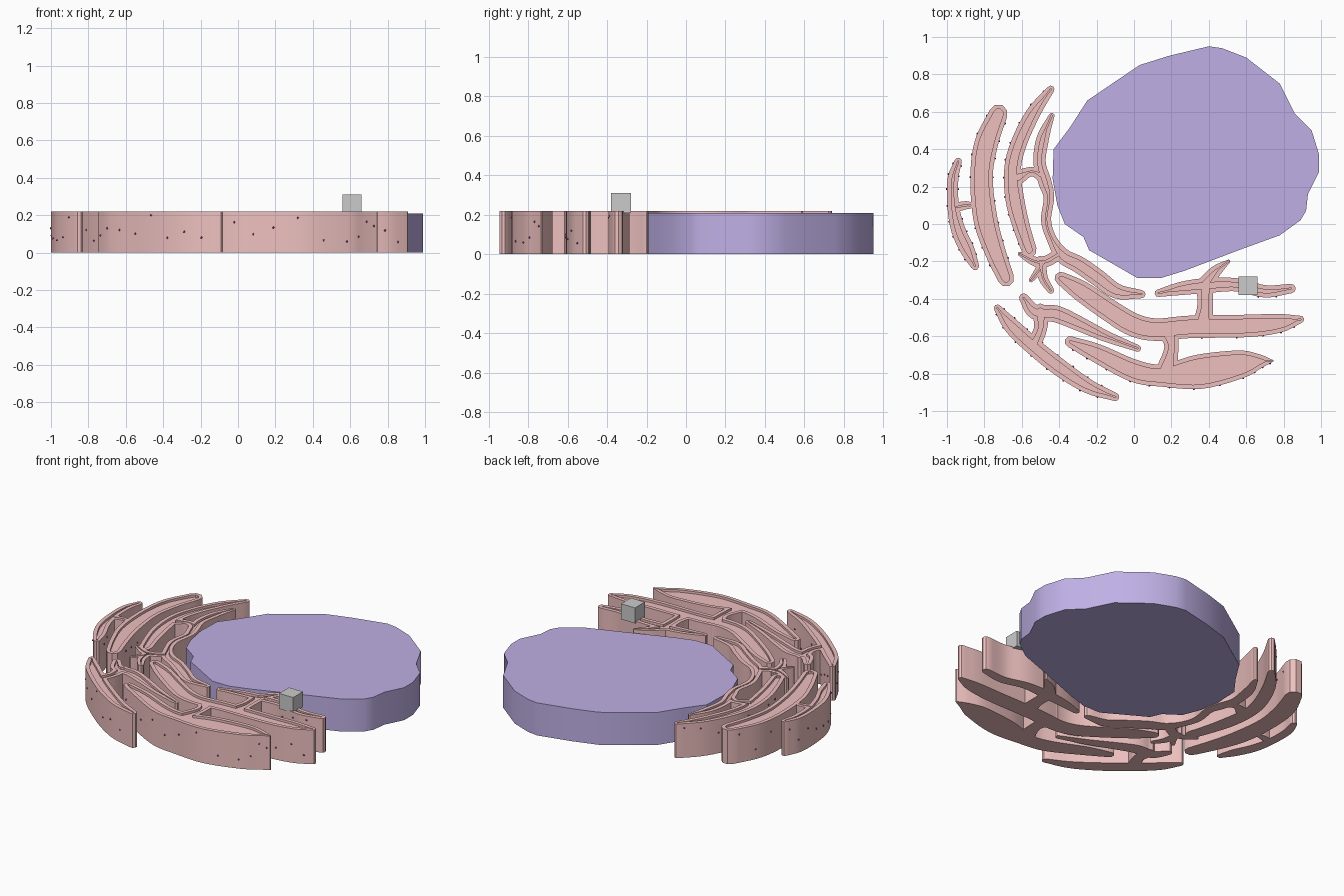
import bpy, bmesh, math, random
from mathutils import Vector
from mathutils.geometry import delaunay_2d_cdt

if "Cube" in bpy.data.objects:
    bpy.data.objects.remove(bpy.data.objects["Cube"])

random.seed(4)
H, FLOOR, RIM = 0.22, 0.205, 0.024


def material(name, rgb):
    m = bpy.data.materials.new(name)
    m.diffuse_color = (*rgb, 1)
    m.use_nodes = True
    m.node_tree.nodes["Principled BSDF"].inputs["Base Color"].default_value = m.diffuse_color
    return m


def add_object(name, verts, faces, mat=None):
    me = bpy.data.meshes.new(name)
    me.from_pydata(verts, [], faces)
    ob = bpy.data.objects.new(name, me)
    bpy.context.collection.objects.link(ob)
    if mat:
        me.materials.append(mat)
    bpy.ops.object.select_all(action='DESELECT')
    ob.select_set(True)
    bpy.context.view_layer.objects.active = ob
    bpy.ops.object.shade_smooth_by_angle(angle=math.radians(35))
    return ob


def spline(pts, n=5):
    """Catmull-Rom through (x, y, half width) points."""
    p = [Vector(q) for q in pts]
    p = [2 * p[0] - p[1]] + p + [2 * p[-1] - p[-2]]
    out = []
    for a, b, c, d in zip(p, p[1:], p[2:], p[3:]):
        for k in range(n):
            t = k / n
            out.append(0.5 * (2 * b + (c - a) * t + (2 * a - 5 * b + 4 * c - d) * t * t
                              + (3 * b - a - 3 * c + d) * t ** 3))
    return out + [p[-2]]


def ribbon(pts, inset=0):
    """Outline, counter-clockwise, of a stroke with rounded ends."""
    s = spline(pts)
    left, right = [], []
    for i, q in enumerate(s):
        d = (s[min(i + 1, len(s) - 1)] - s[max(i - 1, 0)]).xy.normalized()
        n = Vector((-d.y, d.x)) * max(q.z - inset, 0.003)
        left.append(q.xy + n)
        right.append(q.xy - n)

    def cap(a, b):
        c, r = (a + b) / 2, (a - b) / 2
        f = Vector((-r.y, r.x))
        return [c + r * math.cos(t) + f * math.sin(t) for t in (0.8, 1.57, 2.34)]
    return right + cap(right[-1], left[-1]) + left[::-1] + cap(left[0], right[0])


def folded_sheet(name, strokes, mat):
    """Union of strokes, raised to a slab with a rim round a sunken top."""
    loops = [ribbon(s) for s in strokes] + [ribbon(s, RIM) for s in strokes]
    coords, polys = [], []
    for lp in loops:
        polys.append(list(range(len(coords), len(coords) + len(lp))))
        coords += lp
    v2, _, tris, _, _, src = delaunay_2d_cdt(coords, [], polys, 0, 1e-5)
    height = {}
    solid = []
    for f, ids in zip(tris, src):
        if ids:
            h = FLOOR if max(ids) >= len(strokes) else H
            solid.append((f, h))
            for a, b in zip(f, list(f[1:]) + [f[0]]):
                height[a, b] = h
    index, verts, faces = {}, [], []

    def vid(i, z):
        if (i, z) not in index:
            index[i, z] = len(verts)
            verts.append((v2[i].x, v2[i].y, z))
        return index[i, z]
    for f, h in solid:
        faces.append([vid(i, h) for i in f])
        faces.append([vid(i, 0) for i in reversed(f)])
    for (a, b), h in height.items():
        lo = height.get((b, a), 0)
        if h > lo:
            faces.append([vid(a, lo), vid(b, lo), vid(b, h), vid(a, h)])
    return add_object(name, verts, faces, mat)


pink = material("membrane_pink", (0.85, 0.53, 0.52))
violet = material("nucleus_violet", (0.52, 0.43, 0.78))
purple = material("granule_purple", (0.35, 0.05, 0.45))

# Nucleus slab
rim = [(.40, .95), (.47, .94), (.60, .89), (.78, .75), (.86, .59), (.95, .50), (.99, .37),
       (.99, .28), (.93, .16), (.92, .07), (.89, .02), (.78, -.06), (.56, -.14), (.27, -.25),
       (.14, -.29), (.02, -.29), (-.24, -.14), (-.27, -.07), (-.37, 0), (-.41, .10),
       (-.435, .24), (-.43, .40), (-.34, .52), (-.25, .66), (.03, .85), (.19, .90)]
rim.reverse()
n = len(rim)
add_object("nucleus", [(x, y, 0) for x, y in rim] + [(x, y, .21) for x, y in rim],
           [list(range(n))[::-1], list(range(n, 2 * n))]
           + [(i, (i + 1) % n, (i + 1) % n + n, i + n) for i in range(n)], violet)

# Long folds (x, y, half width)
far_left = [(-.94, .335, .02), (-.968, .24, .029), (-.967, .1, .031), (-.94, -.03, .038),
            (-.89, -.14, .038), (-.85, -.225, .022)]
broad = [(-.725, .59, .05), (-.79, .43, .063), (-.815, .25, .06), (-.795, .03, .064),
         (-.745, -.14, .056), (-.685, -.29, .045)]
upper = [(-.445, .72, .02), (-.54, .59, .038), (-.62, .42, .043), (-.65, .28, .045),
         (-.635, .12, .05), (-.6, -.02, .045), (-.56, -.14, .04)]
inner = [(-.44, .58, .015), (-.487, .46, .033), (-.505, .33, .033), (-.475, .22, .035),
         (-.455, .14, .028), (-.47, .02, .027), (-.44, -.08, .027), (-.38, -.17, .04),
         (-.29, -.22, .045), (-.19, -.29, .045), (-.09, -.36, .04), (.04, -.375, .022)]
middle = [(-.39, -.29, .035), (-.28, -.36, .055), (-.12, -.47, .06), (0, -.54, .062),
          (.12, -.565, .06), (.3, -.55, .06), (.6, -.545, .06), (.78, -.53, .05), (.89, -.51, .02)]
lower = [(-.34, -.63, .03), (-.2, -.69, .05), (0, -.785, .06), (.15, -.81, .06),
         (.35, -.79, .092), (.57, -.75, .075), (.67, -.735, .04), (.74, -.732, .006)]
front_left = [(-.73, -.45, .02), (-.65, -.55, .043), (-.52, -.67, .046), (-.38, -.78, .046),
              (-.24, -.87, .038), (-.1, -.925, .022)]
arm = [(.13, -.37, .02), (.25, -.345, .035), (.38, -.33, .04), (.55, -.325, .035),
       (.7, -.36, .033), (.84, -.345, .025)]

# Membrane sheets: long folds plus short bridges
folded_sheet("left_fold", [far_left, [(-.95, .09, .025), (-.9, .1, .022), (-.875, .1, .018)]], pink)
folded_sheet("broad_fold", [broad], pink)
folded_sheet("inner_folds", [
    upper, inner,
    [(-.62, .25, .04), (-.55, .28, .025), (-.49, .26, .035)],
    [(-.61, -.16, .012), (-.53, -.2, .026), (-.47, -.2, .03), (-.4, -.16, .03)],
    [(-.5, -.2, .03), (-.485, -.29, .025), (-.445, -.355, .018)],
    [(-.48, -.2, .03), (-.51, -.25, .022), (-.55, -.3, .012)]], pink)
folded_sheet("front_folds", [
    middle, lower, arm,
    [(.37, -.53, .055), (.38, -.44, .042), (.38, -.33, .045)],
    [(.38, -.32, .04), (.44, -.25, .03), (.505, -.2, .01)],
    [(.18, -.56, .06), (.2, -.66, .038), (.17, -.8, .06)]], pink)
folded_sheet("front_left_folds", [
    front_left,
    [(-.59, -.395, .025), (-.53, -.47, .04), (-.42, -.48, .045), (-.3, -.53, .04),
     (-.15, -.6, .03), (.02, -.665, .018)],
    [(-.5, -.47, .045), (-.5, -.56, .035), (-.54, -.65, .04)]], pink)

# Granules dotted over the fold walls
bm = bmesh.new()
for path, sides in ((far_left, (1, -1)), (broad, (1, -1)), (upper, (-1,)), (front_left, (1, -1)),
                    (lower, (-1,)), (middle[5:], (-1,)), (arm[3:], (-1,))):
    s = spline(path)
    for side in sides:
        for i in range(1, len(s) - 1, 3):
            d = (s[i + 1] - s[i - 1]).xy.normalized()
            p = s[i].xy + Vector((-d.y, d.x)) * s[i].z * side
            ball = bmesh.ops.create_icosphere(bm, subdivisions=1, radius=.006)["verts"]
            bmesh.ops.translate(bm, verts=ball, vec=(p.x, p.y, random.uniform(.05, .2)))
me = bpy.data.meshes.new("granules")
bm.to_mesh(me)
bm.free()
me.materials.append(purple)
bpy.context.collection.objects.link(bpy.data.objects.new("granules", me))

# Small plain cube resting on the front arm
bpy.ops.mesh.primitive_cube_add(size=.1, location=(.61, -.33, .26))
bpy.context.object.name = "small_cube"
